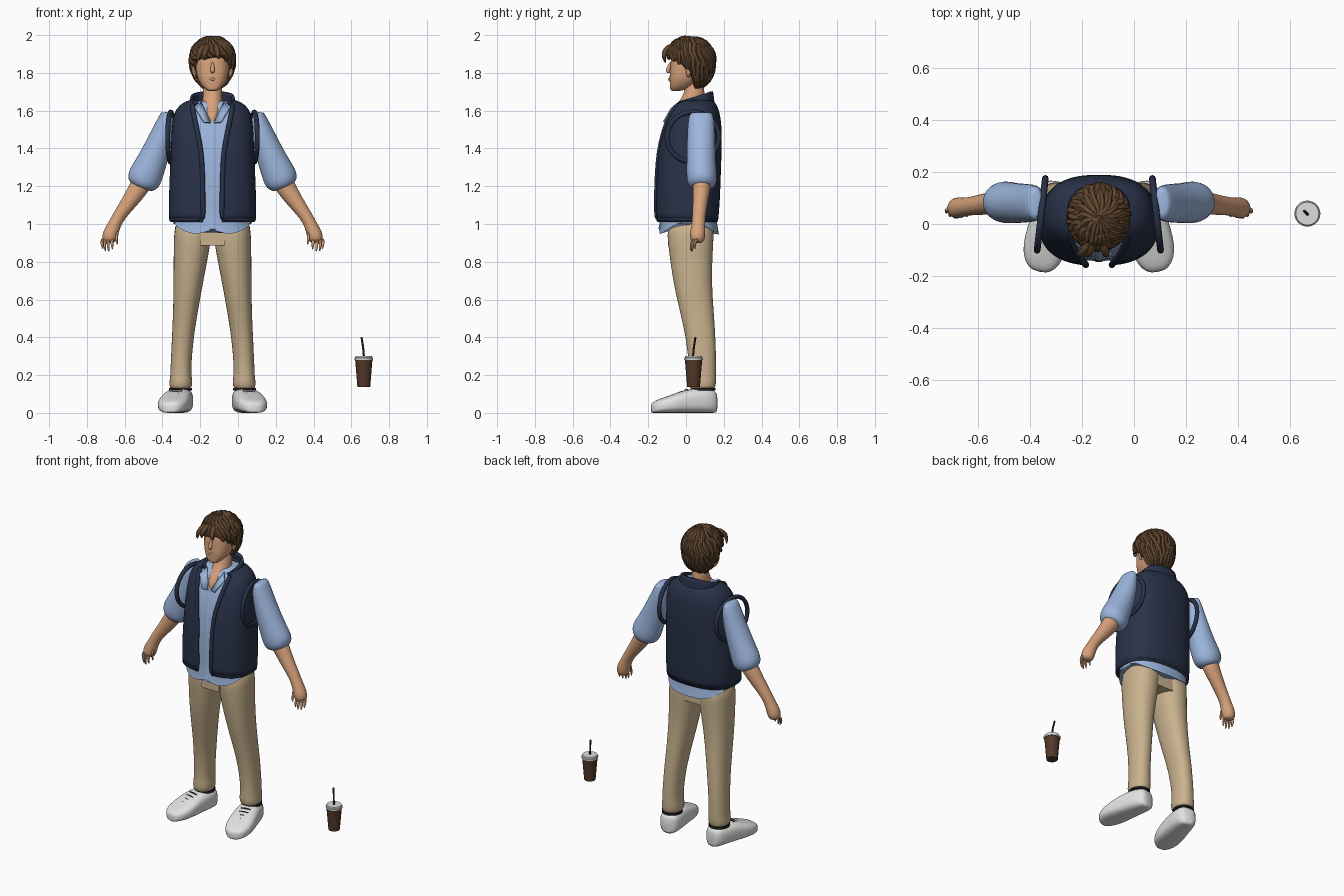
import bpy, bmesh, math, random
from mathutils import Vector as V

if "Cube" in bpy.data.objects:
    bpy.data.objects.remove(bpy.data.objects["Cube"])

random.seed(4)
CX = -0.135  # body centre line
PI = math.pi


def material(name, srgb):
    m = bpy.data.materials.new(name)
    m.diffuse_color = [(c / 255) ** 2.2 for c in srgb] + [1]
    m.use_nodes = True
    m.node_tree.nodes["Principled BSDF"].inputs["Base Color"].default_value = m.diffuse_color
    return m


HAIR = material("hair brown", (98, 73, 51))
SKIN = material("skin", (214, 160, 122))
BLUE = material("shirt blue", (155, 180, 220))
NAVY = material("vest navy", (45, 53, 74))
TAN = material("trouser tan", (200, 177, 141))
WHITE = material("shoe white", (226, 226, 224))
BLACK = material("black", (38, 38, 42))
COLA = material("drink brown", (84, 59, 46))
LID = material("lid white", (218, 220, 222))


def loft(name, rings, mat, closed=True, cap=True, loop=False, sub=0, solid=0, angle=50):
    """Skin a list of equal-length point rings."""
    bm = bmesh.new()
    vs = [[bm.verts.new(p) for p in r] for r in rings]
    n = len(vs[0])
    pairs = list(zip(vs, vs[1:])) + ([(vs[-1], vs[0])] if loop else [])
    for a, b in pairs:
        for i in range(n if closed else n - 1):
            j = (i + 1) % n
            bm.faces.new((a[i], a[j], b[j], b[i]))
    if cap and closed and not loop:
        bm.faces.new(vs[0])
        bm.faces.new(vs[-1])
    bmesh.ops.recalc_face_normals(bm, faces=bm.faces)
    me = bpy.data.meshes.new(name)
    bm.to_mesh(me)
    bm.free()
    me.materials.append(mat)
    me.shade_smooth()
    me.set_sharp_from_angle(angle=math.radians(angle))
    ob = bpy.data.objects.new(name, me)
    bpy.context.collection.objects.link(ob)
    if sub:
        ob.modifiers.new("smooth", "SUBSURF").levels = sub
        ob.modifiers["smooth"].render_levels = sub
    if solid:
        s = ob.modifiers.new("thickness", "SOLIDIFY")
        s.thickness, s.offset = solid, 0
    return ob


def tube(name, pts, radii, mat, ref=(0, 1, 0), n=8, loop=False, sub=0):
    """Tube through points; each radius is a number or a pair of half-axes."""
    pts, ref, rings = [V(p) for p in pts], V(ref), []
    k = len(pts)
    for i, p in enumerate(pts):
        t = pts[(i + 1) % k] - pts[i - 1] if loop else pts[min(i + 1, k - 1)] - pts[max(i - 1, 0)]
        u = t.cross(ref).normalized()
        w = u.cross(t).normalized()
        r = radii[i] if isinstance(radii, list) else radii
        a, b = r if isinstance(r, tuple) else (r, r)
        rings.append([p + u * a * math.cos(q * 2 * PI / n) + w * b * math.sin(q * 2 * PI / n) for q in range(n)])
    return loft(name, rings, mat, loop=loop, sub=sub)


def sgnpow(c, p):
    return math.copysign(abs(c) ** p, c)


def oval(x, z, hx, yf, yb, t, p=0.8):
    return V((x + hx * sgnpow(math.cos(t), p), (yf + yb) / 2 + (yb - yf) / 2 * sgnpow(math.sin(t), p), z))


def ovals(rows, x=CX, n=28, p=0.8):
    return [[oval(x, *r[:4], i * 2 * PI / n, p) for i in range(n)] for r in rows]


# Vest: z, half width, front y, back y, half opening
vest = [(1.015, .222, -.152, .163, .05), (1.1, .226, -.155, .172, .05), (1.25, .22, -.152, .177, .052),
        (1.38, .215, -.143, .182, .058), (1.48, .21, -.123, .183, .078), (1.56, .205, -.097, .178, .095),
        (1.61, .185, -.072, .165, .105), (1.64, .15, -.05, .15, .105), (1.652, .11, -.03, .13, .1)]


def open_ring(z, hx, yf, yb, gap, n=40):
    a = math.acos((gap / hx) ** 1.25)
    return [oval(CX, z, hx, yf, yb, -a + (PI + 2 * a) * i / n) for i in range(n + 1)]


vr = [open_ring(*r) for r in vest]
loft("vest", vr, NAVY, closed=False, sub=1, solid=.014)
tube("vest_hem", [p + V((0, 0, .012)) for p in vr[0]], (.008, .016), NAVY, ref=(0, 0, 1))
for end, side in ((0, "left"), (-1, "right")):
    tube(side + "_vest_edge", [r[end] + V((0, -.004, 0)) for r in vr[:-1]], .014, NAVY, ref=(1, 0, 0), sub=1)

# Standing vest collar, higher at the back
low, high = open_ring(1.625, .118, -.055, .145, .085), open_ring(1.64, .108, -.05, .135, .075)
for p in high:
    p.z += .062 * (p.y + .05) / .185
loft("vest_collar", [low, [(a + b) / 2 + V((0, 0, .005)) for a, b in zip(low, high)], high], NAVY, closed=False, sub=1, solid=.016)

# Shirt body with curved tails
srows = [(1.0, .205, -.135, .165)] + [(z, hx - .014, yf + .016, yb - .014) for z, hx, yf, yb, g in vest[1:]]
sr = ovals(srows, n=40)
hem = [oval(CX, .945 + .065 * abs(math.cos(i * PI / 20)) ** 3, .21, -.142, .174, i * PI / 20) for i in range(40)]
for p in hem:
    p.z += max(0, .025 - abs(p.x - CX) * .3) if p.y < 0 else 0
loft("shirt", [hem] + sr, BLUE)
tube("shirt_placket", [(CX, hem[30].y, .972)] + [(CX, r[2], r[0]) for r in srows[:6]], (.005, .017), BLUE, ref=(1, 0, 0))

# Neck, open chest, head and nose
loft("neck", ovals([(1.53, .012, -.105, -.02), (1.58, .045, -.092, .05), (1.63, .056, -.055, .1),
                    (1.68, .05, -.008, .098), (1.78, .05, .0, .095)], p=1), SKIN, sub=1)
loft("head", ovals([(1.703, .022, -.08, -.03), (1.715, .042, -.086, .01), (1.745, .068, -.086, .05),
                    (1.78, .083, -.088, .09), (1.82, .089, -.084, .115), (1.87, .092, -.082, .13),
                    (1.92, .085, -.07, .125), (1.955, .06, -.04, .1), (1.967, .03, -.01, .06)]), SKIN, sub=1)
tube("nose", [(CX, -.078, 1.86), (CX, -.089, 1.835), (CX, -.097, 1.812), (CX, -.09, 1.798)],
     [.006, .01, .015, .009], SKIN, ref=(1, 0, 0), sub=1)
tube("lips", [(CX - .022, -.08, 1.765), (CX, -.087, 1.767), (CX + .022, -.08, 1.765)], [.003, .008, .003], SKIN, ref=(0, 0, 1))

# Hair: a cap cut to the hairline, covered with swept tapering locks
HC = V((CX, .022, 1.868))


def scalp(th, ph, grow=1.0):
    c = math.cos(th)
    return HC + grow * V((.106 * math.sin(th) * math.cos(ph), .118 * math.sin(th) * math.sin(ph), (.113 if c > 0 else .165) * c))


def hairline(ph):
    s = math.sin(ph)  # -1 front, +1 back
    return math.radians(78 + 22 * max(0, min(1, (s + .85) / .5)) + 46 * max(0, min(1, (s + .1) / .5)))


cap = [[scalp(.05 + (hairline(j * PI / 20) - .05) * i / 12, j * PI / 20) for j in range(40)] for i in range(13)]
loft("hair_cap", cap, HAIR)
count = 26
for layer, (start, stop, size) in enumerate(((.03, .55, .017), (.3, .8, .019), (.55, 1.0, .018))):
    for k in range(count - (10 if layer == 0 else 0)):
        ph0 = 2 * PI * (k + .5 * layer) / (count - (10 if layer == 0 else 0))
        pts, rad = [], []
        j1, j2 = random.uniform(-.04, .04), random.uniform(.2, .5)
        for i in range(8):
            t = i / 7
            ph = ph0 + j2 * t * t - .2 + .08 * math.sin(t * 7 + k)
            end = hairline(ph) * (stop + j1) + (.1 if layer == 2 else 0)
            pts.append(scalp(start * hairline(ph) + (end - start * hairline(ph)) * t, ph, 1 + .04 * math.sin(t * PI)))
            rad.append((size * (.35 + .65 * math.sin(PI * min(1, .15 + t * .8)) ** .7),) * 2)
        tube("hair_lock", pts, rad, HAIR, ref=pts[4] - HC, n=7)
for x, z in ((-.075, 1.85), (-.045, 1.865), (.03, 1.87)):
    tube("fringe_lock", [(CX + x * .5, -.07, 1.95), (CX + x * .8, -.108, 1.925), (CX + x, -.122, 1.89), (CX + x * 1.1, -.108, z)],
         [.014, .018, .014, .003], HAIR, ref=(1, 0, 0), sub=1)

# Crotch block joining the legs
loft("trouser_seat", [[(CX + x, y, z) for x, y in ((-.066, -.095), (.066, -.095), (.066, .13), (-.066, .13))] for z in (.885, .98)], TAN)

legrows = [(1.04, .005, .198, -.1, .15), (.93, .006, .205, -.1, .147), (.85, .018, .206, -.09, .142), (.7, .048, .207, -.07, .136),
           (.55, .075, .208, -.036, .146), (.4, .1, .215, .0, .157), (.25, .113, .222, .016, .16),
           (.19, .11, .224, .014, .16), (.16, .105, .23, .012, .16), (.135, .112, .226, .018, .155), (.125, .118, .22, .025, .15)]
shoerows = [(.165, .03, .1), (.15, .056, .122), (.1, .07, .13), (.03, .075, .13), (-.04, .082, .112),
            (-.1, .084, .088), (-.15, .07, .072), (-.178, .048, .058), (-.19, .022, .045)]

for s, side in ((-1, "left"), (1, "right")):
    def at(x, y, z):
        return V((CX + s * x, y, z))

    # Collar point of the shirt
    q = [at(.01, -.1, 1.535), at(.046, -.118, 1.54), at(.088, -.078, 1.61), at(.062, -.035, 1.645)]
    loft(side + "_shirt_collar", [[q[0], q[3]], [q[1], q[2]]], BLUE, closed=False, solid=.01)

    # Ear
    tube(side + "_ear", [at(.088, .015, 1.775), at(.095, .012, 1.79), at(.1, .015, 1.815), at(.098, .02, 1.84), at(.092, .02, 1.85)],
         [.004, (.012, .01), (.02, .012), (.016, .01), .004], SKIN, ref=(1, 0, 0), sub=1)

    # Armhole rim
    rim = []
    for i in range(32):
        y = .037 + .138 * math.cos(i * PI / 16)
        rim.append(at(.205 + .033 * (.18 - y) / .29, y, 1.46 + .133 * math.sin(i * PI / 16)))
    tube(side + "_armhole_rim", rim, .013, NAVY, ref=(1, 0, 0), loop=True)

    # Rolled sleeve, forearm with hand
    tube(side + "_sleeve", [at(.243, .08, 1.592), at(.243, .08, 1.585), at(.25, .08, 1.53), at(.28, .08, 1.43), at(.325, .08, 1.32),
                            at(.352, .083, 1.262), at(.368, .085, 1.222), at(.378, .085, 1.197), at(.38, .085, 1.192)],
         [(.02, .045), (.032, .064), (.052, .072), (.07, .076), (.082, .078), (.092, .082), (.09, .08), (.066, .064), (.045, .045)],
         BLUE, n=18, sub=1)
    tube(side + "_forearm", [at(.36, .085, 1.24), at(.395, .083, 1.185), at(.43, .077, 1.13), at(.498, .068, 1.04), at(.522, .065, .99),
                             at(.54, .062, .95), at(.548, .06, .915), at(.549, .058, .9)],
         [(.058, .055), (.053, .047), (.045, .042), (.033, .035), (.035, .037), (.042, .042), (.04, .04), (.022, .022)],
         SKIN, n=16, sub=1)
    for k, (x, y, top, tip) in enumerate(((.53, .03, .93, .862), (.55, .028, .925, .85), (.568, .035, .925, .852),
                                          (.582, .048, .925, .865), (.505, .035, .965, .888))):
        tube(side + "_finger", [at(x, y + .012, top), at(x + .004, y - .004, (top + tip) / 2), at(x - .002, y, tip)],
             [.011, .009, .004], SKIN, n=7, sub=1)

    # Trouser leg
    loft(side + "_trouser_leg", [[oval(CX + s * (a + b) / 2, z, (b - a) / 2, yf, yb, i * PI / 12, .9) for i in range(24)]
                                 for z, a, b, yf, yb in legrows], TAN, sub=1)

    # Shoe, turned outwards, with dark ankle lining and laces
    ang = math.radians(12)

    def foot(u, v, z):
        v -= .1
        return at(.168 + u * math.cos(ang) - v * math.sin(ang), .1 + v * math.cos(ang) + u * math.sin(ang), z)

    loft(side + "_shoe", [[foot(w * sgnpow(math.cos(i * PI / 12), .65), v, max(0, h / 2 + h / 2 * sgnpow(math.sin(i * PI / 12), .7)))
                           for i in range(24)] for v, w, h in shoerows], WHITE, sub=1)
    loft(side + "_shoe_lining", [[foot(.062 * math.cos(i * PI / 10), .092 + .064 * math.sin(i * PI / 10), z) for i in range(20)]
                                 for z in (.118, .132)], BLACK)
    for k in range(4):
        v, z = .0 - .027 * k, .124 - .0105 * k
        tube(side + "_shoe_lace", [foot(-.03, v, z - .003), foot(0, v, z), foot(.03, v, z - .003)], .0035, BLACK, ref=(0, 0, 1), n=6)

# Drink cup, lid and straw
CUP = (.666, .04)


def discs(rows, n=32):
    return [[(CUP[0] + r * math.cos(i * 2 * PI / n), CUP[1] + r * math.sin(i * 2 * PI / n), z) for i in range(n)] for z, r in rows]


loft("cup", discs([(.138, .034), (.285, .046)]), COLA)
loft("cup_lid", discs([(.279, .049), (.29, .05), (.292, .046), (.3, .044)]), LID, angle=30)
tube("straw", [(.668, .035, .28), (.662, .042, .35), (.654, .05, .4)], .0055, BLACK)
